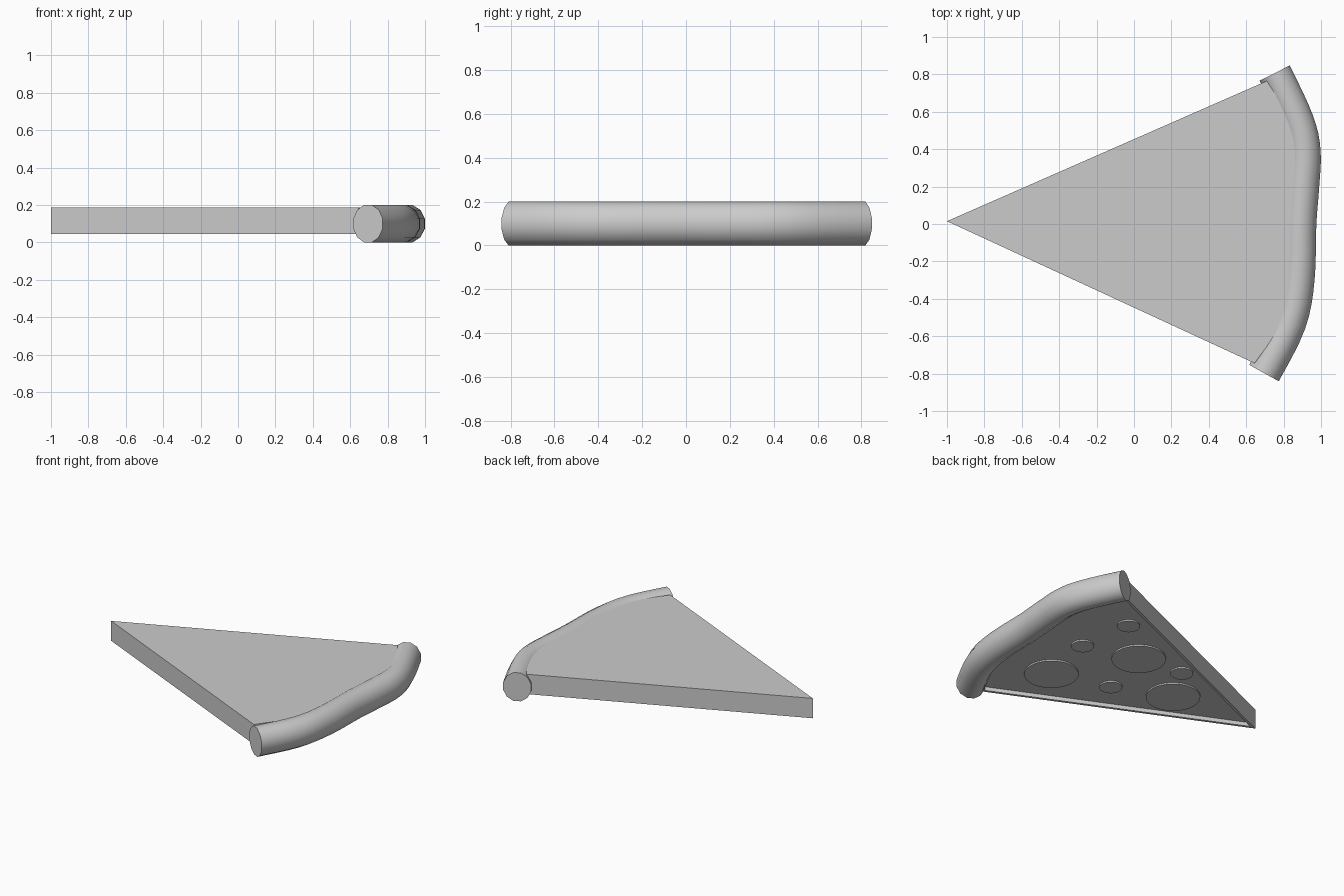
import bpy, bmesh, math
from mathutils import Vector

if "Cube" in bpy.data.objects:
    bpy.data.objects.remove(bpy.data.objects["Cube"])


def finish(bm, name, smooth=True):
    bmesh.ops.recalc_face_normals(bm, faces=bm.faces[:])
    mesh = bpy.data.meshes.new(name)
    bm.to_mesh(mesh)
    bm.free()
    obj = bpy.data.objects.new(name, mesh)
    bpy.context.collection.objects.link(obj)
    if smooth:
        bpy.ops.object.select_all(action='DESELECT')
        obj.select_set(True)
        bpy.context.view_layer.objects.active = obj
        bpy.ops.object.shade_smooth_by_angle(angle=math.radians(35))
    return obj


def spline(points, steps):
    # Catmull-Rom curve through the points, first and last are guides only
    p = [Vector(q) for q in points]
    out = []
    for i in range(1, len(p) - 2):
        a, b, c, d = p[i - 1:i + 3]
        for s in range(steps):
            t = s / steps
            out.append(0.5 * (2 * b + (c - a) * t + (2 * a - 5 * b + 4 * c - d) * t * t
                              + (3 * b - a - 3 * c + d) * t ** 3))
    out.append(p[-2])
    return out


# Crust: 12-sided roll swept along the back edge
def crust():
    guide = [(0.56, -1.02), (0.695, -0.797), (0.83, -0.53), (0.876, -0.29), (0.885, 0.0),
             (0.9, 0.2), (0.908, 0.385), (0.872, 0.55), (0.752, 0.807), (0.63, 1.03)]
    path = spline(guide, 4)
    bm = bmesh.new()
    rings = []
    for i, c in enumerate(path):
        t = path[min(i + 1, len(path) - 1)] - path[max(i - 1, 0)]
        n = Vector((t.y, -t.x)).normalized()
        k = 1 / math.cos(math.pi / 12)
        ring = []
        for j in range(12):
            a = math.tau * (j + 0.5) / 12
            r = 0.09 * k * math.cos(a)
            ring.append(bm.verts.new((c.x + n.x * r, c.y + n.y * r,
                                      0.1 + 0.1 * k * math.sin(a))))
        rings.append(ring)
    for r0, r1 in zip(rings, rings[1:]):
        for j in range(12):
            bm.faces.new((r0[j], r0[(j + 1) % 12], r1[(j + 1) % 12], r1[j]))
    bm.faces.new(rings[0])
    bm.faces.new(rings[-1])
    finish(bm, "crust")


# Slice base: wedge slab with a shallow rimmed recess underneath
def slice_base():
    outline = [(-1, 0.015), (0.645, -0.745), (0.71, -0.655), (0.79, -0.53), (0.865, -0.29),
               (0.885, 0.0), (0.9, 0.3), (0.86, 0.5), (0.79, 0.64), (0.71, 0.765)]
    bm = bmesh.new()
    low = bm.faces.new([bm.verts.new((x, y, 0.045)) for x, y in reversed(outline)])
    ext = bmesh.ops.extrude_face_region(bm, geom=[low], use_keep_orig=True)
    top = [v for v in ext["geom"] if isinstance(v, bmesh.types.BMVert)]
    bmesh.ops.translate(bm, verts=top, vec=(0, 0, 0.14))
    bmesh.ops.recalc_face_normals(bm, faces=bm.faces[:])
    bm.normal_update()
    under = min(bm.faces, key=lambda f: f.calc_center_median().z)
    bmesh.ops.inset_region(bm, faces=[under], thickness=0.018, use_even_offset=True)
    for v in under.verts:
        v.co.z = 0.045
    ext = bmesh.ops.extrude_discrete_faces(bm, faces=[under])
    bmesh.ops.translate(bm, verts=ext["faces"][0].verts[:], vec=(0, 0, 0.027))
    finish(bm, "slice_base", smooth=False)


# Toppings: round discs on the recessed underside
def disc(name, x, y, radius):
    bpy.ops.mesh.primitive_cylinder_add(vertices=32, radius=radius, depth=0.03,
                                        location=(x, y, 0.077))
    obj = bpy.context.object
    obj.name = name
    bpy.ops.object.shade_smooth_by_angle(angle=math.radians(35))


crust()
slice_base()
for i, (x, y) in enumerate([(0.425, -0.315), (0.12, 0.19), (-0.36, -0.04)]):
    disc(f"large_topping_{i + 1}", x, y, 0.174)
for i, (x, y) in enumerate([(0.44, 0.47), (0.5, 0.085), (0.025, -0.2), (-0.21, 0.225)]):
    disc(f"small_topping_{i + 1}", x, y, 0.073)
